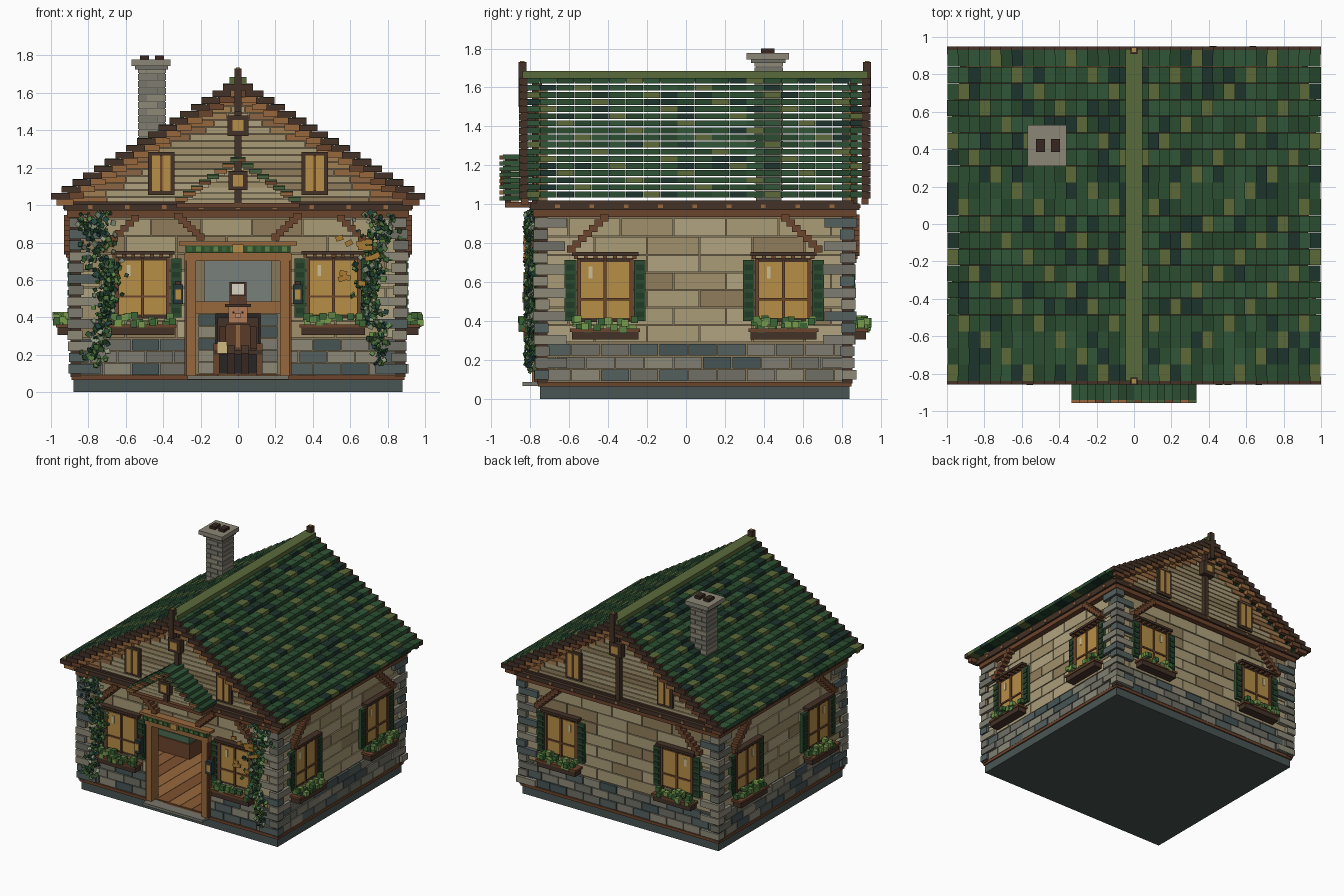
import bpy, bmesh, math, random
from mathutils import Matrix, Vector, Euler

if "Cube" in bpy.data.objects:
    bpy.data.objects.remove(bpy.data.objects["Cube"])

R = random.Random(7)
MATS = {}
DARK, BROWN, ORANGE, AMBER = '46352b', '6b4630', '96683f', 'b58d48'
BEIGE = ['a99b78', 'a99b78', 'b0a27f', 'a08f6a', '8f7d5c']
STONE = ['7f7d70', '6f6f66', '54615f', '8c8878', '485556']
GREEN = ['2f4f33', '2f4f33', '34563a', '2a4630', '22372f', '5c693c']
LEAF = ['3e6638', '5d8446', '78994f']


def mat(h):
    if h not in MATS:
        m = bpy.data.materials.new('colour_' + h)
        c = [(int(h[i:i + 2], 16) / 255) ** 2.2 for i in (0, 2, 4)]
        m.diffuse_color = (*c, 1)
        m.use_nodes = True
        m.node_tree.nodes["Principled BSDF"].inputs["Base Color"].default_value = m.diffuse_color
        MATS[h] = m
    return MATS[h]


class Part:
    """Collects coloured boxes into one named mesh object."""
    def __init__(self, name):
        self.name, self.bm, self.cols = name, bmesh.new(), []

    def box(self, x0, x1, y0, y1, z0, z1, c, rot=None):
        if c not in self.cols:
            self.cols.append(c)
        m = Matrix.Translation(((x0 + x1) / 2, (y0 + y1) / 2, (z0 + z1) / 2))
        if rot:
            m = m @ Euler(rot).to_matrix().to_4x4()
        m = m @ Matrix.Diagonal((abs(x1 - x0), abs(y1 - y0), abs(z1 - z0), 1))
        vs = bmesh.ops.create_cube(self.bm, size=1, matrix=m)['verts']
        for f in {f for v in vs for f in v.link_faces}:
            f.material_index = self.cols.index(c)

    def on(self, side, u0, u1, d0, d1, z0, z1, c, rot=None):
        """Box on a wall: u runs along it, d is the distance out from it."""
        x0, y0 = SIDES[side](u0, d0)
        x1, y1 = SIDES[side](u1, d1)
        self.box(x0, x1, y0, y1, z0, z1, c, rot)

    def done(self):
        me = bpy.data.meshes.new(self.name)
        self.bm.to_mesh(me)
        self.bm.free()
        for c in self.cols:
            me.materials.append(mat(c))
        bpy.context.collection.objects.link(bpy.data.objects.new(self.name, me))


SIDES = {'front': lambda u, d: (u, -.74 - d), 'back': lambda u, d: (u, .83 + d),
         'right': lambda u, d: (.87 + d, u), 'left': lambda u, d: (-.87 - d, u)}
SPAN = {'front': (-.87, .87), 'back': (-.87, .87), 'right': (-.74, .83), 'left': (-.74, .83)}
WINS = {'front': (-.51, .51), 'back': (-.52, .52), 'right': (-.415, .5), 'left': (-.415, .5)}


def courses(p, side, lo, hi, z0, z1, rows, w, cols, d):
    h = (z1 - z0) / rows
    for r in range(rows):
        u = lo - (w / 2 if r % 2 else 0)
        while u < hi - .01:
            a, b = max(u, lo), min(u + w, hi)
            if b - a > .01:
                p.on(side, a + .003, b - .003, 0, d + R.uniform(0, .005), z0 + r * h + .003,
                     z0 + (r + 1) * h - .003, R.choice(cols))
            u += w


def steps(p, side, u0, z0, u1, z1, n, c):
    for i in range(n):
        t = i / (n - 1)
        u, z = u0 + (u1 - u0) * t, z0 + (z1 - z0) * t
        p.on(side, u - .022, u + .022, .01, .06, z - .018, z + .018, c)


# foundation, floor and door step
p = Part('foundation')
p.box(-.88, .88, -.75, .84, 0, .065, '4a5654')
p.box(-.89, .89, -.76, .85, .065, .088, BROWN)
p.box(-.27, .27, -.84, -.74, .068, .088, '77766b')
p.done()
p = Part('floor_boards')
for i in range(16):
    p.box(-.84 + i * .105, -.738 + i * .105, -.74, .8, .086, .096, R.choice([ORANGE, '8a5c38', '7d5233']))
p.done()

# walls with stone base, plaster blocks and beams
for s, (lo, hi) in SPAN.items():
    p = Part(s + '_wall')
    runs = [(lo, -.25), (.25, hi)] if s == 'front' else [(lo, hi)]
    for a, b in runs:
        p.on(s, a, b, -.04, 0, .08, .74, '85765a')
        courses(p, s, a, b, .09, .285, 3, .15, STONE, .015)
        courses(p, s, a, b, .29, .74, 5, .27, BEIGE, .008)
    p.on(s, lo, hi, -.04, 0, .74, 1.0, '85765a')
    courses(p, s, lo, hi, .74, .93, 2, .27, BEIGE, .008)
    p.done()
    p = Part(s + '_eave_beam')
    p.on(s, lo - .04, hi + .04, 0, .045, .935, .97, BROWN)
    p.on(s, lo - .06, hi + .06, 0, .06, .97, 1.005, DARK)
    for i in range(9):
        u = lo + .08 + i * (hi - lo - .16) / 8
        p.on(s, u - .012, u + .012, .06, .066, .98, 1.0, ORANGE)
    p.done()
    p = Part(s + '_brackets')
    e = .15
    steps(p, s, lo + e, .77, lo + e + .17, .93, 7, BROWN)
    steps(p, s, hi - e, .77, hi - e - .17, .93, 7, BROWN)
    if s == 'front':
        for k in (-1, 1):
            steps(p, s, k * .2, .83, k * .32, .94, 6, BROWN)
    p.done()

# corner posts and alternating corner stones
p = Part('corner_stones')
for kx in (-1, 1):
    for ky, yc in ((-1, -.74), (1, .83)):
        p.box(kx * .84, kx * .895, yc - ky * .03, yc + ky * .025, .08, .96, DARK)
        for i in range(14):
            z, a, b = .1 + i * .06, (.17, .08)[i % 2], (.08, .17)[i % 2]
            j = R.uniform(0, .012)
            p.box(kx * (.9 + j - a), kx * (.9 + j), yc + ky * (.04 + j - b), yc + ky * (.035 + j),
                  z, z + .05, R.choice(STONE[:4]))
p.done()

# windows, shutters, hoods and flower boxes
for s, us in WINS.items():
    for n, u in enumerate(us):
        p = Part(f'{s}_window_{n + 1}')
        p.on(s, u - .145, u + .145, 0, .02, .395, .725, DARK)
        p.on(s, u - .125, u + .125, .02, .026, .415, .705, AMBER)
        p.on(s, u - .008, u + .008, .02, .036, .4, .715, BROWN)
        p.on(s, u - .13, u + .13, .02, .034, .505, .518, BROWN)
        p.on(s, u - .085, u - .065, .026, .03, .62, .68, 'cbbd92')
        for k in (-1, 1):
            p.on(s, u + k * .125, u + k * .145, .02, .035, .4, .72, BROWN)
            p.on(s, u + k * .148, u + k * .208, .008, .035, .4, .715, '2f4c33')
            for j in range(6):
                p.on(s, u + k * .157, u + k * .2, .035, .041, .42 + j * .048, .45 + j * .048, '263e2c')
        p.on(s, u - .17, u + .17, 0, .06, .735, .755, DARK)
        for j in range(7):
            p.on(s, u - .16 + j * .05, u - .14 + j * .05, .01, .05, .72, .737, BROWN)
        p.done()
        p = Part(f'{s}_flower_box_{n + 1}')
        p.on(s, u - .17, u + .17, .02, .095, .305, .35, DARK)
        p.on(s, u - .18, u + .18, .015, .102, .345, .362, BROWN)
        for i in range(26):
            a, d, h = R.uniform(-.16, .16), R.uniform(.035, .105), R.uniform(.375, .43)
            p.on(s, u + a - .018, u + a + .018, d - .018, d + .018, h - .035, h, R.choice(LEAF))
        p.done()

# gable ends with siding, little windows, king post and verge boards
N, DX, DZ = 17, .0575, .0365
for s in ('front', 'back'):
    p = Part(s + '_gable')
    for i in range(16):
        z = 1.005 + i * .0375
        w = min(.9, .94 - i * .0585)
        p.on(s, -w, w, -.03, 0, z, z + .0375, '85765a')
        cut = R.uniform(.1, .22)
        for k in (-1, 1):
            m = max(.02, w - cut)
            p.on(s, k * .004, k * m, 0, .012, z + .003, z + .035, R.choice(BEIGE))
            p.on(s, k * (m + .003), k * w, 0, .02, z + .002, z + .035, R.choice([ORANGE, '8a6544', 'a07c52']))
    for k in (-1, 1):
        p.on(s, k * .34, k * .48, 0, .03, 1.055, 1.285, DARK)
        p.on(s, k * .36, k * .46, .03, .036, 1.075, 1.265, AMBER)
        p.on(s, k * .404, k * .416, .03, .042, 1.075, 1.265, BROWN)
    p.on(s, -.018, .018, 0, .05, 1.0, 1.62, DARK)
    p.on(s, -.055, .055, .03, .08, 1.37, 1.48, DARK)
    p.on(s, -.03, .03, .08, .088, 1.395, 1.455, AMBER)
    p.done()
    p = Part(s + '_verge_boards')
    for i in range(N):
        x, z = 1 - i * DX, 1.03 + i * DZ
        for k in (-1, 1):
            p.on(s, k * x, k * max(0, x - .1), .075, .118, z, z + .034, DARK)
            p.on(s, k * (x - .03), k * max(0, x - .12), .07, .108, z - .032, z, R.choice([BROWN, ORANGE]))
    p.on(s, -.02, .02, .08, .12, 1.5, 1.73, DARK)
    p.box(-.012, .012, *((-.852, -.83) if s == 'front' else (.92, .942)), 1.725, 1.735, AMBER)
    p.done()

# main roof in stepped courses of tiles, then the ridge and ceiling
for k, name in ((-1, 'left'), (1, 'right')):
    p = Part(name + '_roof_tiles')
    for i in range(N):
        x, z = 1 - i * DX, 1.036 + i * DZ
        for j in range(20):
            y, o = -.84 + j * .0885, R.uniform(0, .003)
            c = '5c693c' if (i + j * 2) % 7 == 0 else R.choice(GREEN[:5])
            p.box(k * (x - o), k * max(.002, x - .08), y + .001, y + .0875, z, z + .03, c)
    p.done()
p = Part('roof_ridge')
p.box(-.045, .045, -.84, .935, 1.63, 1.685, '5a6a3d')
p.done()
p = Part('ceiling')
p.box(-.93, .93, -.77, .86, 1.0, 1.02, DARK)
p.done()

# chimney
p = Part('chimney')
p.box(-.53, -.39, .36, .49, 1.02, 1.75, '66665d')
for i in range(19):
    z, m = 1.03 + i * .0375, -.46 + (.03 if i % 2 else -.03)
    for a, b in ((-.537, m), (m, -.383)):
        p.box(a + .002, b - .002, .352, .498, z + .002, z + .034, R.choice(['7f7d70', '77766b', '8c8878']))
p.box(-.57, -.36, .31, .53, 1.745, 1.778, '8a8676')
p.box(-.55, -.375, .335, .51, 1.725, 1.746, '6f6f66')
for x in (-.5, -.42):
    p.box(x - .024, x + .024, .385, .455, 1.77, 1.8, '3a2c26')
p.done()

# small porch gable
p = Part('porch_gable')
for i in range(8):
    x, z = .335 - i * .042, 1.02 + i * .03
    for k in (-1, 1):
        p.box(k * x, k * max(0, x - .065), -.94, -.75, z, z + .026, R.choice(GREEN[:4]))
        p.box(k * x, k * max(0, x - .065), -.957, -.94, z, z + .02, R.choice([ORANGE, BROWN, '4b6040']))
    p.box(-x + .05, x - .05, -.90, -.86, z - .015, z + .013, BEIGE[i % 4]) if x > .06 else None
p.box(-.33, .33, -.93, -.76, .985, 1.012, BROWN)
p.box(-.018, .018, -.93, -.86, 1.0, 1.24, DARK)
p.box(-.05, .05, -.95, -.91, 1.08, 1.18, DARK)
p.box(-.028, .028, -.956, -.95, 1.1, 1.16, AMBER)
p.done()

# doorway frame and wall lanterns
p = Part('door_frame')
for k in (-1, 1):
    p.box(k * .225, k * .275, -.79, -.7, .088, .72, ORANGE)
    p.box(k * .275, k * .285, -.78, -.74, .088, .72, BROWN)
p.box(-.285, .285, -.79, -.7, .7, .745, ORANGE)
p.box(-.28, .28, -.81, -.74, .745, .785, '33502f')
for i in range(12):
    p.box(-.27 + i * .046, -.245 + i * .046, -.818, -.81, .752, .778, LEAF[i % 2])
p.box(-.315, .315, -.815, -.74, .785, .805, ORANGE)
p.box(-.03, .03, -.83, -.8, .745, .79, AMBER)
p.done()
p = Part('door_lanterns')
for k in (-1, 1):
    p.box(k * .295, k * .345, -.835, -.785, .47, .575, '2c3a3a')
    p.box(k * .305, k * .335, -.84, -.83, .495, .55, AMBER)
    p.box(k * .305, k * .335, -.8, -.74, .575, .595, DARK)
p.done()

# climbing ivy on the front corners
for k, name in ((-1, 'left'), (1, 'right')):
    p = Part(name + '_ivy')
    for i in range(300):
        z = .14 + .82 * R.random() ** .8
        x = k * (.73 + .03 * math.sin(z * 9)) + R.gauss(0, .02 + .03 * z)
        y, r = R.uniform(-.825, -.775), R.uniform(.008, .015)
        p.box(x - r, x + r, y - .004, y + .004, z - r, z + r,
              R.choice(['2f5238', '3e6638', '2b4a45', '5d8446', '8e9c80']), [R.uniform(-.8, .8) for _ in 'xyz'])
    for i in range(14 if k > 0 else 0):
        x, z = R.uniform(.54, .74), R.uniform(.58, .83)
        p.box(x - .02, x + .02, -.835, -.82, z - .014, z + .014, 'a87a35', (0, R.uniform(-.6, .6), 0))
    p.done()

# room inside: fireplace, bed, table
p = Part('fireplace')
for k in (-1, 1):
    for i in range(5):
        p.box(k * .12, k * .21, .66, .79, .1 + i * .064, .16 + i * .064, R.choice(STONE))
p.box(-.12, .12, .76, .79, .1, .42, '2c2a28')
p.box(-.25, .25, .63, .79, .42, .485, ORANGE)
p.box(-.18, .18, .72, .79, .485, .7, '78807b')
p.box(-.045, .045, .66, .7, .51, .59, DARK)
p.box(-.033, .033, .652, .66, .522, .578, 'd8d4c4')
p.done()
p = Part('bed')
p.box(-.8, -.4, -.05, .65, .1, .22, BROWN)
p.box(-.79, -.41, -.04, .62, .22, .27, '4b6a50')
p.box(-.76, -.44, .45, .61, .27, .31, 'd0cbb8')
p.done()
p = Part('table')
p.box(.3, .75, .1, .5, .27, .295, '8a4a50')
for x in (.32, .7):
    for y in (.12, .45):
        p.box(x, x + .03, y, y + .03, .095, .27, BROWN)
p.done()

# seated keeper in a chair
p = Part('chair')
p.box(-.13, .13, .3, .5, .2, .225, DARK)
p.box(-.11, .11, .48, .51, .22, .4, DARK)
for x in (-.13, .1):
    for y in (.3, .47):
        p.box(x, x + .03, y, y + .03, .095, .26, BROWN)
p.done()
p = Part('seated_figure')
p.box(-.065, .065, .38, .47, .225, .365, '5a3d2c')
p.box(-.012, .012, .372, .38, .24, .36, ORANGE)
p.box(-.05, .05, .375, .465, .37, .455, 'b07a58')
p.box(-.015, .015, .36, .38, .4, .42, 'c08a66')
p.box(-.07, .07, .36, .48, .455, .47, DARK)
p.box(-.045, .045, .38, .46, .47, .52, '5a3d2c')
for k in (-1, 1):
    p.box(k * .065, k * .1, .36, .45, .23, .35, '4a3326')
    p.box(k * .015, k * .06, .28, .42, .2, .25, '4a3a30')
    p.box(k * .015, k * .06, .26, .31, .096, .21, '3a2c26')
    p.box(k * .02, k * .03, .372, .376, .42, .432, '221c1a')
p.box(-.11, -.06, .3, .34, .21, .27, 'd0b880')
p.done()
